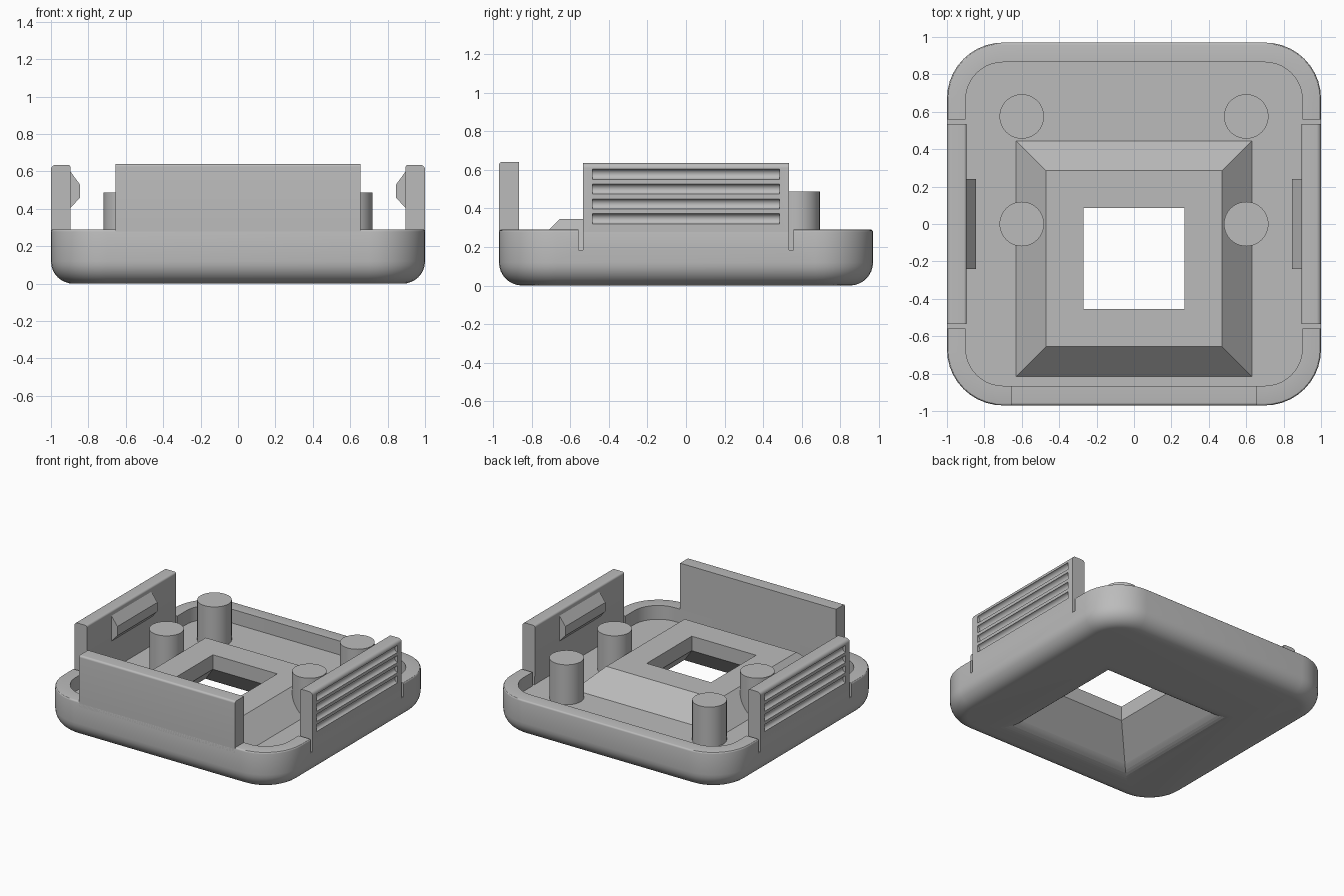
import bpy, bmesh, math
from math import sin, cos, pi, radians

if "Cube" in bpy.data.objects:
    bpy.data.objects.remove(bpy.data.objects["Cube"])

grey = bpy.data.materials.new("warm grey plastic")
grey.diffuse_color = (0.5, 0.5, 0.5, 1)
grey.use_nodes = True
grey.node_tree.nodes["Principled BSDF"].inputs["Base Color"].default_value = grey.diffuse_color


def make(name, bm, smooth=True):
    bmesh.ops.recalc_face_normals(bm, faces=bm.faces[:])
    me = bpy.data.meshes.new(name)
    bm.to_mesh(me)
    bm.free()
    me.materials.append(grey)
    ob = bpy.data.objects.new(name, me)
    bpy.context.collection.objects.link(ob)
    if smooth:
        shade(ob)
    return ob


def shade(ob):
    bpy.ops.object.select_all(action='DESELECT')
    ob.select_set(True)
    bpy.context.view_layer.objects.active = ob
    bpy.ops.object.shade_smooth_by_angle(angle=radians(30))


def ring(hx, hy, z, r=0.0, cy=0.0, n=10):
    """Rounded rectangle, or a plain one when r is 0."""
    pts = []
    for k, (sx, sy) in enumerate([(1, 1), (-1, 1), (-1, -1), (1, -1)]):
        for i in range(n + 1 if r else 1):
            a = (k + i / n) * pi / 2
            pts.append((sx * (hx - r) + r * cos(a),
                        cy + sy * (hy - r) + r * sin(a), z))
    return [p if r else (p[0], p[1], z) for p in pts]


def loft(name, rings, smooth=True):
    bm = bmesh.new()
    vs = [[bm.verts.new(p) for p in r] for r in rings]
    n = len(vs[0])
    for a, b in zip(vs, vs[1:]):
        for i in range(n):
            j = (i + 1) % n
            bm.faces.new((a[i], a[j], b[j], b[i]))
    bm.faces.new(vs[0])
    bm.faces.new(vs[-1])
    return make(name, bm, smooth)


def box(name, x0, x1, y0, y1, z0, z1):
    hx, hy = (x1 - x0) / 2, (y1 - y0) / 2
    cx, cy = (x0 + x1) / 2, (y0 + y1) / 2
    return loft(name, [[(cx + p[0], p[1], p[2]) for p in ring(hx, hy, z, cy=cy)]
                       for z in (z0, z1)], False)


def boolean(ob, other, op='DIFFERENCE'):
    m = ob.modifiers.new(op.lower(), 'BOOLEAN')
    m.operation, m.solver, m.object = op, 'EXACT', other
    bpy.ops.object.select_all(action='DESELECT')
    bpy.context.view_layer.objects.active = ob
    ob.select_set(True)
    bpy.ops.object.modifier_apply(modifier=m.name)
    bpy.data.objects.remove(other)


def arc(cx, cz, r, a0, a1, n=6):
    return [(cx + r * cos(radians(a0 + (a1 - a0) * i / n)),
             cz + r * sin(radians(a0 + (a1 - a0) * i / n))) for i in range(n + 1)]


# Tray: rounded bottom edge, wall, rim and floor
HX, HY, R, F, RIM, FLOOR = 1.0, 0.97, 0.30, 0.12, 0.29, 0.185
rings = []
for i in range(9):
    t = i / 8 * pi / 2
    d = F * (1 - sin(t))
    rings.append(ring(HX - d, HY - d, F * (1 - cos(t)), R - d))
for i in range(4):
    t = i / 3 * pi / 2
    d = 0.012 * (1 - cos(t))
    rings.append(ring(HX - d, HY - d, RIM - 0.012 + 0.012 * sin(t), R - d))
rings.append(ring(0.90, 0.865, RIM, 0.20))
rings.append(ring(0.90, 0.865, FLOOR, 0.20))
tray = loft("tray", rings)

# Raised window surround on the floor
CY = -0.185
hump = loft("surround", [ring(0.645, 0.645, 0.17, cy=CY), ring(0.47, 0.47, 0.345, cy=CY)], False)
boolean(tray, hump, 'UNION')

# Flared pocket under the window, with a softened lower edge
PR = 0.15
c = 0.505 + PR * math.tan(pi / 8)
prof = [(c, -0.05)] + [(c - PR * sin(t), PR * (1 - cos(t)))
                       for t in [radians(45) * i / 6 for i in range(7)]]
prof += [(0.27, 0.235), (0.27, 0.5)]
boolean(tray, loft("pocket", [ring(h, h, z, cy=CY) for h, z in prof], False))

# Relief slots beside the side clips
for sx in (-1, 1):
    for sy in (-1, 1):
        x = sorted((sx * 0.88, sx * 1.1))
        y = sorted((sy * 0.535, sy * 0.558))
        boolean(tray, box("slot", *x, *y, FLOOR, 0.5))
shade(tray)

# Front wall with eased top edge
wall = arc(-0.955, 0.625, 0.015, 180, 90) + [(-0.865, 0.64), (-0.865, 0.25), (-0.97, 0.25)]
loft("front_wall", [[(x, y, z) for y, z in wall] for x in (-0.655, 0.655)])

# Side clips with grip grooves outside and a catch inside
clip = [(1.0, 0.25)] + arc(0.975, 0.61, 0.025, 0, 90) + arc(0.91, 0.62, 0.015, 90, 180) + [(0.895, 0.25)]
catch = [(0.90, 0.605), (0.845, 0.53), (0.845, 0.46), (0.90, 0.40)]
for side, sx in (("left", -1), ("right", 1)):
    ob = loft(side + "_clip", [[(sx * x, y, z) for x, z in clip] for y in (-0.535, 0.535)])
    for k in range(4):
        groove = [(sx * (1.004 + 0.027 * cos(2 * pi * i / 20)), 0.346 + 0.077 * k + 0.027 * sin(2 * pi * i / 20))
                  for i in range(20)]
        boolean(ob, loft("groove", [[(x, y, z) for x, z in groove] for y in (-0.485, 0.485)]))
    shade(ob)
    loft(side + "_catch", [[(sx * x, y, z) for x, z in catch] for y in (-0.24, 0.24)], False)

    # Support pins
    for place, y in (("middle", 0.0), ("back", 0.575)):
        loft(f"{side}_{place}_pin",
             [[(sx * 0.6 + 0.119 * cos(2 * pi * i / 40), y + 0.119 * sin(2 * pi * i / 40), z)
               for i in range(40)] for z in (0.16, 0.488)])
